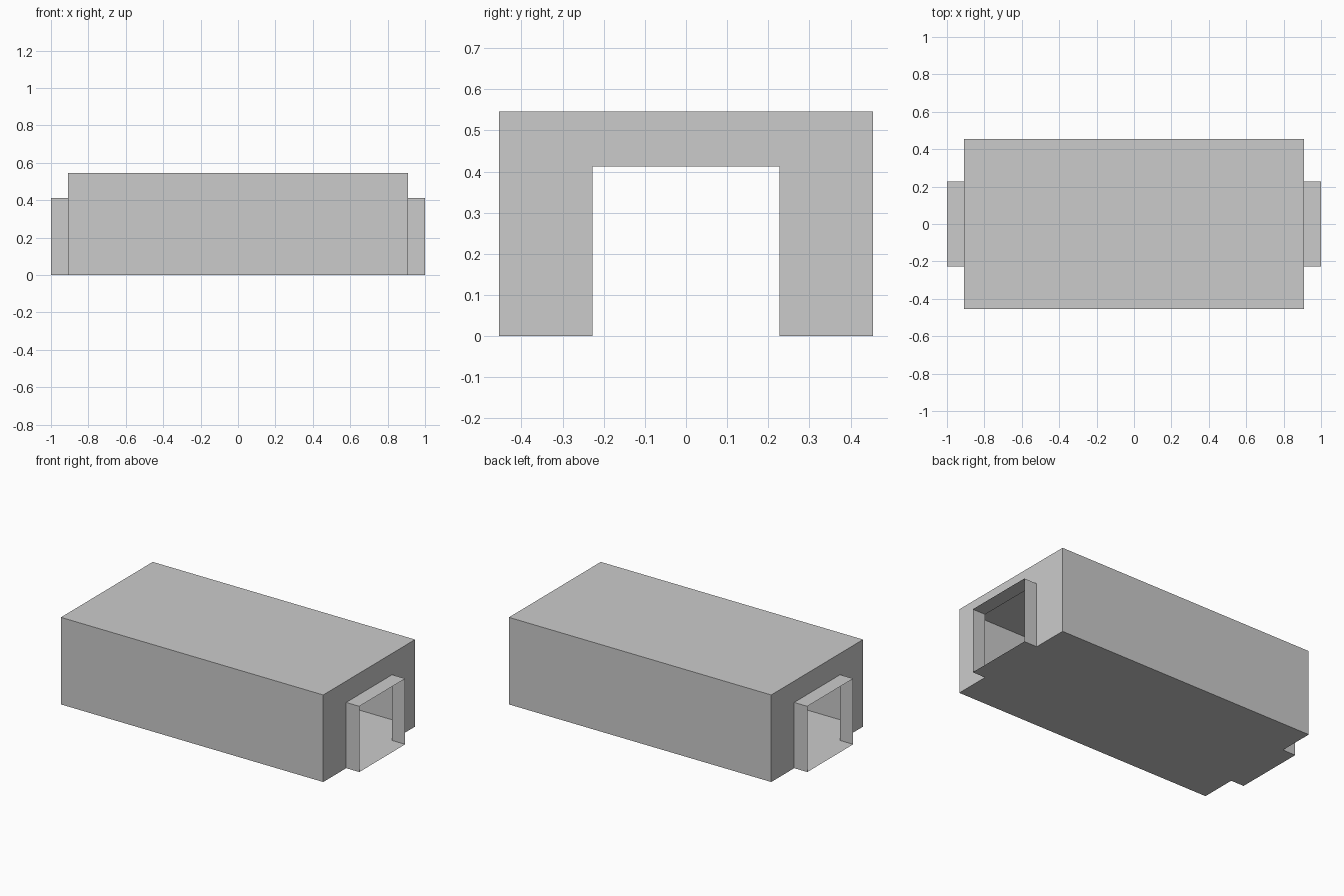
import bpy

if "Cube" in bpy.data.objects:
    bpy.data.objects.remove(bpy.data.objects["Cube"])

U = 1 / 11                                   # base module: overall length is 22 modules
BODY_X, BODY_Y, BODY_Z = 10 * U, 5 * U, 6 * U
DOOR_X, DOOR_Y, DOOR_Z = 11 * U, 2.5 * U, 4.53 * U


def add_mesh(name, verts, faces):
    mesh = bpy.data.meshes.new(name)
    mesh.from_pydata(verts, [], faces)
    obj = bpy.data.objects.new(name, mesh)
    bpy.context.collection.objects.link(obj)
    return obj


def arch(half_width, height):
    """Open-bottomed rectangular profile in (y, z)."""
    return [(-half_width, 0), (-half_width, height), (half_width, height), (half_width, 0)]


def sweep(name, profile, x0, x1):
    """Sweep an open profile along x as a thin sheet, facing outward."""
    n = len(profile)
    verts = [(x, y, z) for x in (x0, x1) for y, z in profile]
    faces = [(i, n + i, n + i + 1, i + 1) for i in range(n - 1)]
    return add_mesh(name, verts, faces)


# Side walls and flat roof of the hollow body
sweep("walls_and_roof", arch(BODY_Y, BODY_Z), -BODY_X, BODY_X)

# End walls with a doorway, and the short sleeve around each doorway
end_outline = arch(DOOR_Y, DOOR_Z) + arch(BODY_Y, BODY_Z)[::-1]
for side, label in ((1, "right"), (-1, "left")):
    loop = list(range(len(end_outline)))
    # outline runs clockwise around the doorway, then back over the outer edge
    add_mesh(label + "_end_wall", [(side * BODY_X, y, z) for y, z in end_outline],
             [loop if side > 0 else loop[::-1]])
    x0, x1 = sorted((side * BODY_X, side * DOOR_X))
    sweep(label + "_door_sleeve", arch(DOOR_Y, DOOR_Z), x0, x1)

# One-piece floor with a tongue under each sleeve
half = [(BODY_X, -BODY_Y), (BODY_X, -DOOR_Y), (DOOR_X, -DOOR_Y),
        (DOOR_X, DOOR_Y), (BODY_X, DOOR_Y), (BODY_X, BODY_Y)]
outline = half + [(-x, -y) for x, y in half]
add_mesh("floor", [(x, y, 0) for x, y in outline], [list(range(len(outline)))[::-1]])
